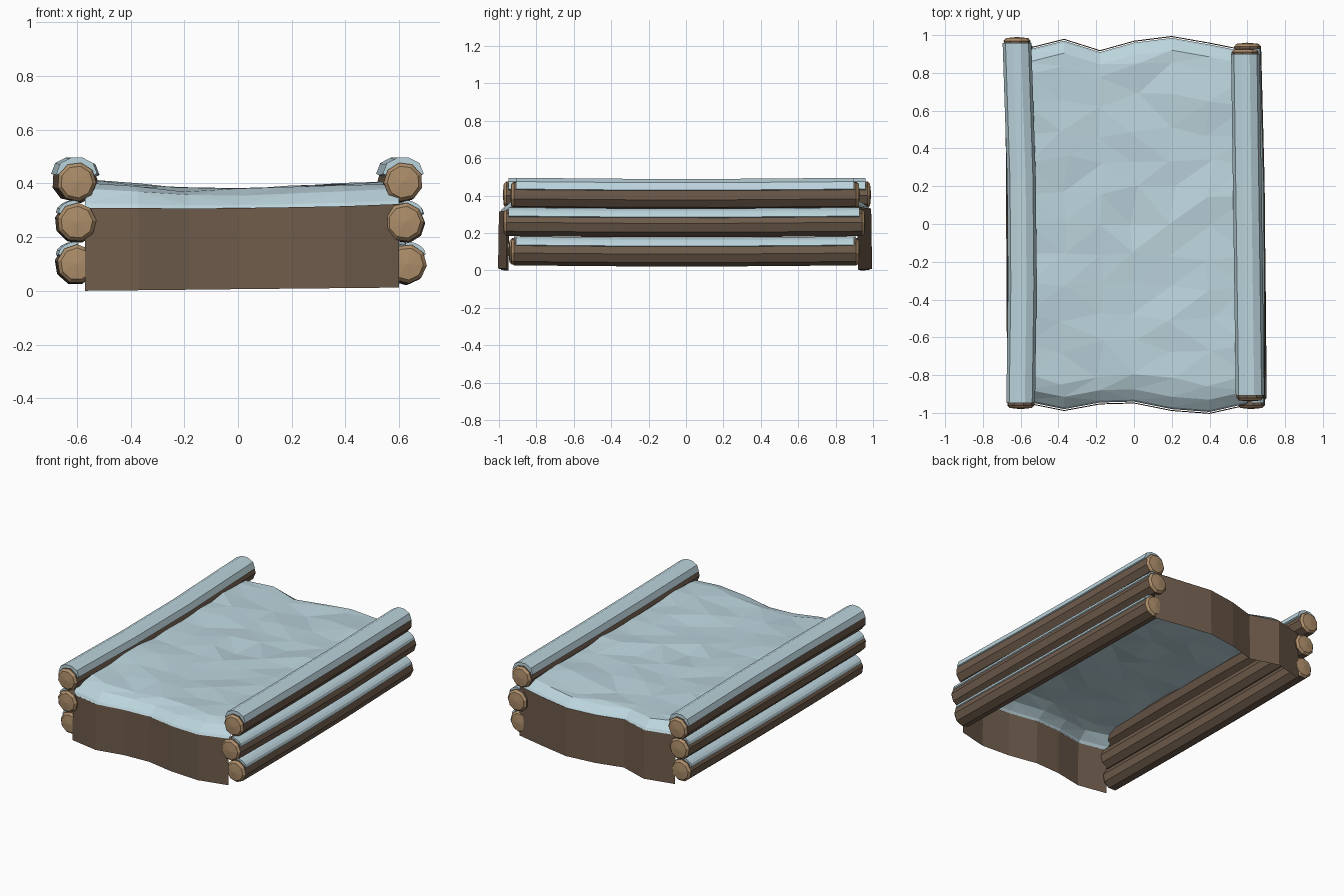
import bpy, bmesh, math, random
from mathutils import Vector

if "Cube" in bpy.data.objects:
    bpy.data.objects.remove(bpy.data.objects["Cube"])

random.seed(4)


def material(name, rgb):
    m = bpy.data.materials.new(name)
    m.diffuse_color = (*rgb, 1)
    m.use_nodes = True
    m.node_tree.nodes["Principled BSDF"].inputs["Base Color"].default_value = m.diffuse_color
    return m


SNOW = material("pale blue snow", (0.50, 0.66, 0.72))
BARK = material("dark brown bark", (0.155, 0.105, 0.07))
WOOD = material("cut wood tan", (0.42, 0.27, 0.145))


def finish(bm, name, mats):
    mesh = bpy.data.meshes.new(name)
    bm.to_mesh(mesh)
    bm.free()
    for m in mats:
        mesh.materials.append(m)
    ob = bpy.data.objects.new(name, mesh)
    bpy.context.collection.objects.link(ob)
    return ob


def skin(bm, rows, closed=False):
    """Quads between successive rows of vertices."""
    for a, b in zip(rows, rows[1:]):
        n = len(a)
        for i in range(n if closed else n - 1):
            j = (i + 1) % n
            bm.faces.new((a[i], a[j], b[j], b[i]))


# Wavy plan outline of the bed: front and back edges
XS = [-0.57, -0.37, -0.18, 0.0, 0.2, 0.4, 0.60]
FRONT = [-0.94, -0.98, -0.945, -0.94, -0.98, -0.995, -0.95]
BACK = [0.92, 0.97, 0.91, 0.96, 0.985, 0.95, 0.91]
TOP = [0.415, 0.40, 0.385, 0.38, 0.39, 0.40, 0.41]
LIP = [0.305, 0.305, 0.303, 0.305, 0.308, 0.312, 0.32]

# Snow sheet with rounded lips at both ends
bm = bmesh.new()
ROWS = [(0, 0), (0.01, 0.2), (0.065, 0.75)]
N = 10
grid = []
for off, h in ROWS:
    grid.append([bm.verts.new((x, f + off, l + (t - 0.01 - l) * h))
                 for x, f, t, l in zip(XS, FRONT, TOP, LIP)])
for r in range(N + 1):
    u = r / N
    row = []
    for i, x in enumerate(XS):
        y = (FRONT[i] + 0.15) * (1 - u) + (BACK[i] - 0.13) * u
        jit = 0 if i in (0, 6) else random.uniform(-0.025, 0.025)
        row.append(bm.verts.new((x + jit, y + jit,
                                 TOP[i] - 0.006 + random.uniform(-0.012, 0.008))))
    grid.append(row)
for off, h in reversed(ROWS):
    grid.append([bm.verts.new((x, b - off, l + 0.02 + (t - l - 0.02) * h))
                 for x, b, t, l in zip(XS, BACK, TOP, LIP)])
skin(bm, grid)
bmesh.ops.triangulate(bm, faces=bm.faces[:])
finish(bm, "snow_sheet", [SNOW])


# Earth walls at front and back (open underneath)
def earth_wall(name, ys, side, lift):
    bm = bmesh.new()
    low = [bm.verts.new((x, y + side * 0.01, 0.012 * i / 6)) for i, (x, y) in enumerate(zip(XS, ys))]
    top = [bm.verts.new((x, y + side * 0.005, l + lift)) for x, y, l in zip(XS, ys, LIP)]
    skin(bm, [low, top] if side < 0 else [top, low])
    finish(bm, name, [BARK])


earth_wall("front_earth_wall", FRONT, -1, 0.003)
earth_wall("back_earth_wall", BACK, 1, 0.023)


def log(name, x0, x1, z, y0, y1, bow, cap):
    """Log from (x0,y0) to (x1,y1), bowed in x, with a strip of snow on top."""
    R, SIDES = 0.073, 9
    steps = [0, 0.33, 0.62, 1]
    turn = random.uniform(0, 0.7)

    def centre(u):
        return Vector((x0 + (x1 - x0) * u + bow * math.sin(math.pi * u),
                       y0 + (y1 - y0) * u, z - 0.006 * math.sin(math.pi * u)))

    def ring(bm, c, r):
        return [bm.verts.new((c.x + r * math.cos(turn + k * math.tau / SIDES), c.y,
                              c.z + r * math.sin(turn + k * math.tau / SIDES)))
                for k in range(SIDES)]

    bm = bmesh.new()
    rings = [ring(bm, centre(u), R) for u in steps]
    skin(bm, rings, True)
    # chamfered cut ends, raised a little in the middle
    for rg, d, u in ((rings[0], -1, 0), (rings[-1], 1, 1)):
        c = centre(u)
        inner = ring(bm, c + Vector((0, d * 0.014, 0)), R * 0.82)
        tip = bm.verts.new(c + Vector((0, d * 0.02, 0)))
        for k in range(SIDES):
            j = (k + 1) % SIDES
            for f in ((rg[k], rg[j], inner[j], inner[k]), (inner[k], inner[j], tip)):
                bm.faces.new(f).material_index = 1
    bmesh.ops.recalc_face_normals(bm, faces=bm.faces[:])
    finish(bm, name, [BARK, WOOD])

    # snow strip: curved shell over the upper part of the log
    thick, a0, a1 = cap
    bm = bmesh.new()
    rows = []
    for u in (0.006, 0.33, 0.62, 0.994):
        c = centre(u)
        row = []
        for k in range(6):
            a = math.radians(a0 + (a1 - a0) * k / 5)
            r = R + thick * (0.45 if k in (0, 5) else 1)
            row.append(bm.verts.new(c + Vector((r * math.cos(a), 0, r * math.sin(a)))))
        for a in (a1, a0):
            a = math.radians(a)
            row.append(bm.verts.new(c + Vector((0.06 * math.cos(a), 0, 0.06 * math.sin(a)))))
        rows.append(row)
    skin(bm, rows, True)
    bm.faces.new(rows[0])
    bm.faces.new(rows[-1])
    bmesh.ops.recalc_face_normals(bm, faces=bm.faces[:])
    finish(bm, name + "_snow", [SNOW])


# Three stacked logs on each side: x front, x back, z, y front, y back, bow
FULL = (0.02, 22, 158)
LEFT = [(-0.60, -0.61, 0.10, -0.93, 0.92, 0.0),
        (-0.60, -0.61, 0.255, -0.96, 0.94, 0.005),
        (-0.60, -0.62, 0.405, -0.96, 0.97, 0.018)]
RIGHT = [(0.63, 0.60, 0.10, -0.92, 0.91, 0.005),
         (0.62, 0.60, 0.255, -0.96, 0.94, 0.012),
         (0.615, 0.59, 0.405, -0.92, 0.91, 0.0)]
for k, level in enumerate(("bottom", "middle", "top")):
    log(f"left_{level}_log", *LEFT[k], FULL if k == 2 else (0.01, 85, 152))
    log(f"right_{level}_log", *RIGHT[k], FULL if k == 2 else (0.01, 28, 95))
